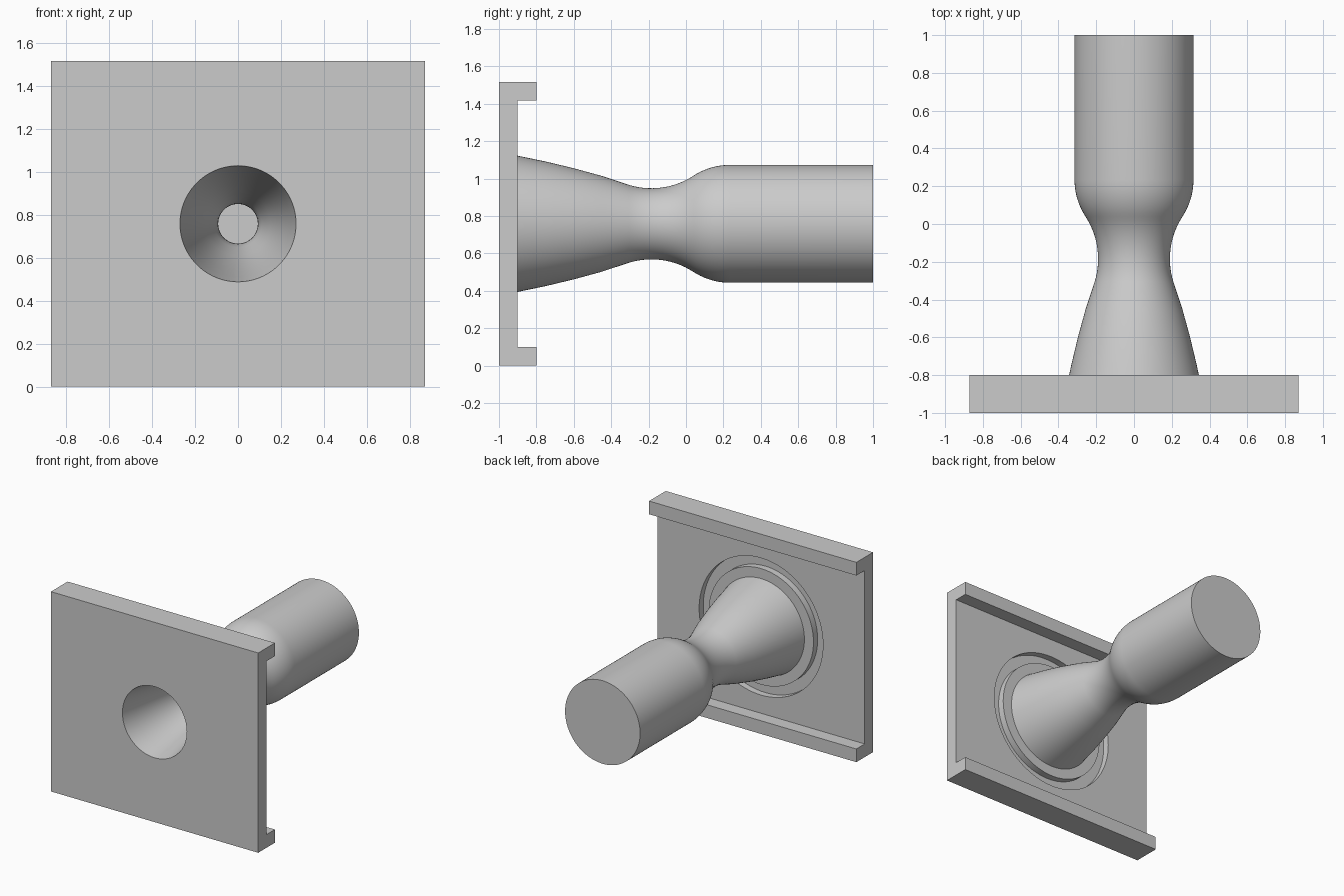
import bpy, bmesh, math
from mathutils import Matrix, Vector

if "Cube" in bpy.data.objects:
    bpy.data.objects.remove(bpy.data.objects["Cube"])

CZ = 0.758      # height of the nozzle axis
SEG = 96

grey = bpy.data.materials.new("plain grey")
grey.use_nodes = True
grey.diffuse_color = (0.6, 0.6, 0.6, 1)
grey.node_tree.nodes["Principled BSDF"].inputs["Base Color"].default_value = (0.6, 0.6, 0.6, 1)


def add_object(name, bm):
    bmesh.ops.recalc_face_normals(bm, faces=bm.faces)
    mesh = bpy.data.meshes.new(name)
    bm.to_mesh(mesh)
    bm.free()
    obj = bpy.data.objects.new(name, mesh)
    bpy.context.collection.objects.link(obj)
    mesh.materials.append(grey)
    return obj


def activate(obj):
    bpy.ops.object.select_all(action='DESELECT')
    obj.select_set(True)
    bpy.context.view_layer.objects.active = obj


def lathe(name, profile, closed=False):
    """Spin (y, radius) points around the nozzle axis."""
    bm = bmesh.new()
    verts = [bm.verts.new((0, y, CZ + r)) for y, r in profile]
    pairs = list(zip(verts, verts[1:]))
    if closed:
        pairs.append((verts[-1], verts[0]))
    edges = [bm.edges.new(p) for p in pairs]
    bmesh.ops.spin(bm, geom=verts + edges, cent=(0, 0, CZ), axis=(0, 1, 0),
                   angle=math.tau, steps=SEG)
    bmesh.ops.remove_doubles(bm, verts=bm.verts, dist=1e-5)
    return add_object(name, bm)


def arc(cy, cr, radius, start, end, steps=10):
    """Arc points in (y, radius); angles are degrees from the +y direction."""
    angles = [math.radians(start + (end - start) * i / steps) for i in range(steps + 1)]
    return [(cy + radius * math.cos(a), cr + radius * math.sin(a)) for a in angles]


# Plate with a lip along its top and bottom edges
outline = [(-1, 0), (-0.8, 0), (-0.8, 0.1), (-0.9, 0.1)]
outline += [(y, 2 * CZ - z) for y, z in reversed(outline)]
bm = bmesh.new()
face = bm.faces.new([bm.verts.new((-0.87, y, z)) for y, z in outline])
side = bmesh.ops.extrude_face_region(bm, geom=[face])
bmesh.ops.translate(bm, vec=(1.74, 0, 0),
                    verts=[v for v in side["geom"] if isinstance(v, bmesh.types.BMVert)])
plate = add_object("mounting_plate", bm)

# Cut the flared opening and the ring groove on the back
opening = lathe("opening_cutter", [(-1.1, 0), (-1.1, 0.29), (-0.8, 0.23), (-0.8, 0)])
groove = lathe("groove_cutter", [(-0.95, 0.44), (-0.95, 0.52), (-0.85, 0.52), (-0.85, 0.44)], True)
for cutter in (opening, groove):
    cutter.hide_render = True
    mod = plate.modifiers.new("cut", 'BOOLEAN')
    mod.operation = 'DIFFERENCE'
    mod.solver = 'EXACT'
    mod.object = cutter
    activate(plate)
    bpy.ops.object.modifier_apply(modifier=mod.name)
    bpy.data.objects.remove(cutter)

# Nozzle and chamber: flared bell, round throat, rounded shoulder, closed tube
outer = [(-0.9, 0.364), (-0.75, 0.333), (-0.6, 0.297), (-0.45, 0.256)]
outer += arc(-0.185, 0.60, 0.41, 253, 303.2, 14)
outer += arc(0.235, -0.042, 0.357, 123.2, 90)[1:]
outer += [(1, 0.315), (1, 0)]
inner = [(-0.9, 0.25), (-0.75, 0.221), (-0.6, 0.188), (-0.45, 0.15)]
inner += arc(-0.185, 0.60, 0.508, 255, 303.2, 14)
inner += arc(0.235, -0.042, 0.259, 123.2, 90)[1:]
inner += [(0.9, 0.217), (0.9, 0)]
nozzle = lathe("nozzle_and_chamber", inner[::-1] + outer)

for obj in (plate, nozzle):
    activate(obj)
    bpy.ops.object.shade_smooth_by_angle(angle=math.radians(30))
